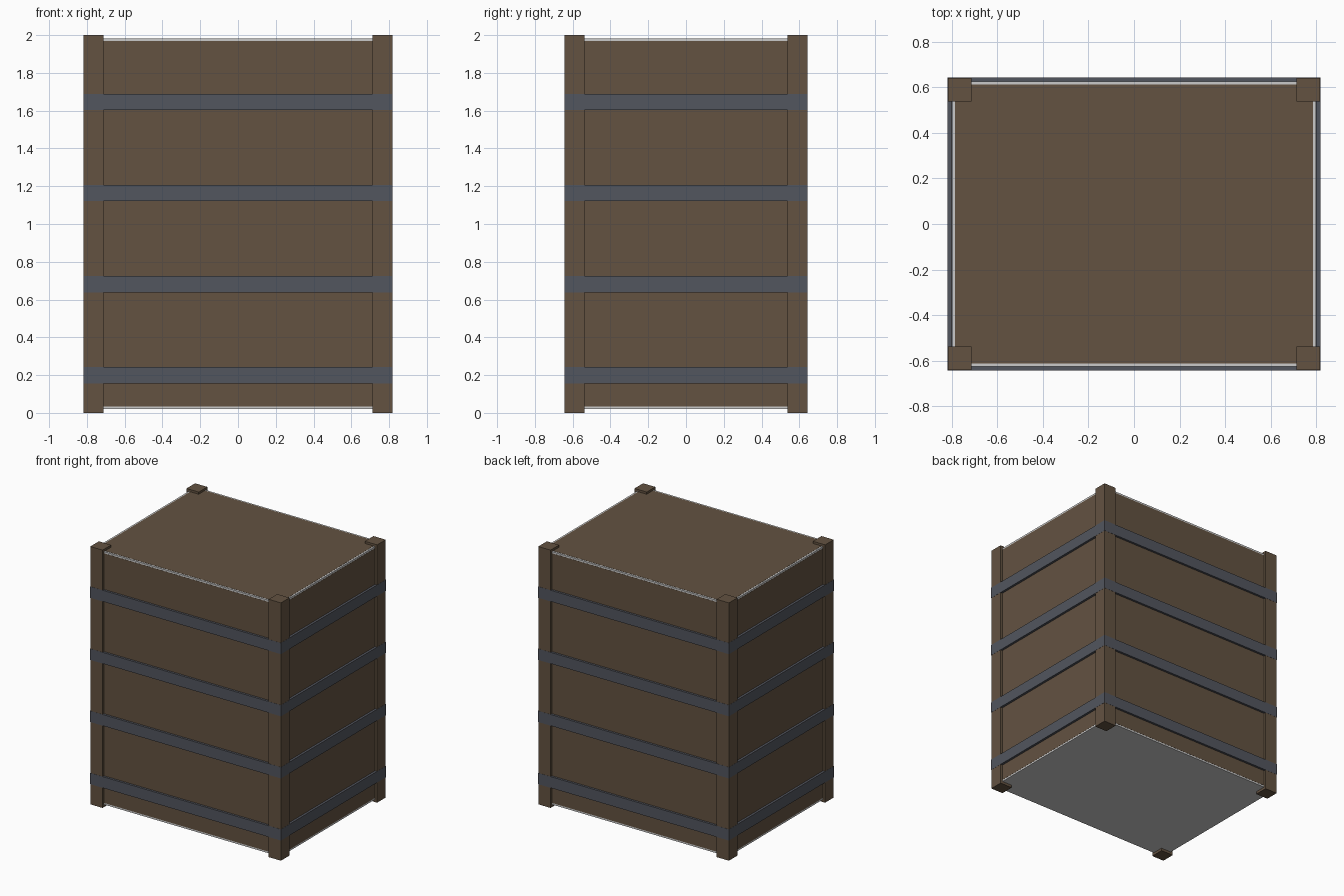
import bpy
import bmesh
from mathutils import Matrix, Vector

if "Cube" in bpy.data.objects:
    bpy.data.objects.remove(bpy.data.objects["Cube"])

HX, HY, H = 0.818, 0.642, 2.0      # overall half sizes and height
BX, BY, Z0, Z1 = 0.80, 0.625, 0.02, 1.982   # inner body
POST = 0.105
INSET = 0.013


def material(name, rgb):
    m = bpy.data.materials.new(name)
    m.diffuse_color = (*rgb, 1)
    m.use_nodes = True
    m.node_tree.nodes["Principled BSDF"].inputs["Base Color"].default_value = m.diffuse_color
    return m


wood = material("wood", (0.125, 0.085, 0.053))
steel = material("steel", (0.085, 0.092, 0.112))


def finish(name, bm, mat=None):
    bmesh.ops.recalc_face_normals(bm, faces=bm.faces)
    me = bpy.data.meshes.new(name)
    bm.to_mesh(me)
    bm.free()
    ob = bpy.data.objects.new(name, me)
    if mat:
        me.materials.append(mat)
    bpy.context.collection.objects.link(ob)
    return ob


def box(name, lo, hi, mat=None):
    lo, hi = Vector(lo), Vector(hi)
    bm = bmesh.new()
    bmesh.ops.create_cube(bm, size=1, matrix=Matrix.Translation((lo + hi) / 2)
                          @ Matrix.Diagonal((*(hi - lo), 1)))
    return finish(name, bm, mat)


def hoop(name, z, height, mat):
    # rectangular ring: inner and outer outline, extruded upwards
    bm = bmesh.new()
    rings = []
    for hx, hy in ((HX + 0.001, HY + 0.001), (BX - 0.01, BY - 0.01)):
        rings.append([bm.verts.new((sx * hx, sy * hy, z - height / 2))
                      for sx, sy in ((-1, -1), (1, -1), (1, 1), (-1, 1))])
    a, b = rings
    faces = [bm.faces.new((a[i], a[(i + 1) % 4], b[(i + 1) % 4], b[i]))
             for i in range(4)]
    ext = bmesh.ops.extrude_face_region(bm, geom=faces, use_keep_orig=True)
    top = [v for v in ext["geom"] if isinstance(v, bmesh.types.BMVert)]
    bmesh.ops.translate(bm, verts=top, vec=(0, 0, height))
    return finish(name, bm, mat)


# grey inner body
box("crate_body", (-BX, -BY, Z0), (BX, BY, Z1))

# wooden panels, a hair proud of the body
e = 0.001
px, py, pz0, pz1 = BX - INSET, BY - INSET, Z0 + INSET, Z1 - INSET
for side, s in (("front", -1), ("back", 1)):
    y = sorted((s * (BY - 0.01), s * (BY + e)))
    box(side + "_panel", (-px, y[0], pz0), (px, y[1], pz1), wood)
for side, s in (("left", -1), ("right", 1)):
    x = sorted((s * (BX - 0.01), s * (BX + e)))
    box(side + "_panel", (x[0], -py, pz0), (x[1], py, pz1), wood)
box("top_panel", (-px, -py, Z1 - 0.01), (px, py, Z1 + e), wood)

# corner posts
for sx in (-1, 1):
    for sy in (-1, 1):
        x = sorted((sx * HX, sx * (HX - POST)))
        y = sorted((sy * HY, sy * (HY - POST)))
        box("corner_post", (x[0], y[0], 0), (x[1], y[1], H), wood)

# steel bands
for i in range(4):
    hoop("steel_band", 0.2 + 0.482 * i, 0.087, steel)
